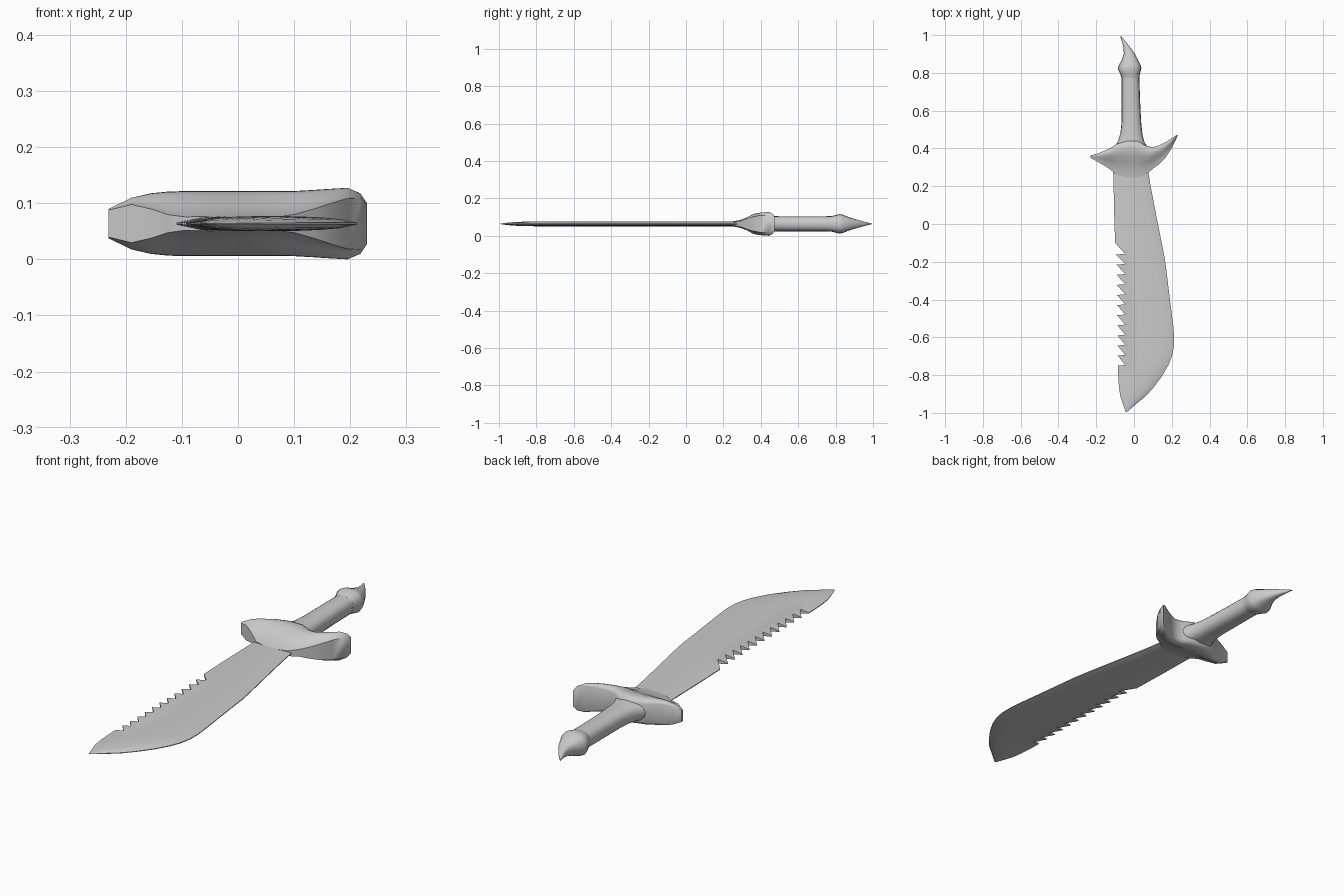
import bpy, bmesh, math

ZC = 0.0637  # mid-plane height of the whole sword


def loft(name, rings, angle=40):
    """Skin a list of equal-length closed rings and cap both ends."""
    bm = bmesh.new()
    rows = [[bm.verts.new(p) for p in ring] for ring in rings]
    n = len(rows[0])
    for a, b in zip(rows, rows[1:]):
        for i in range(n):
            j = (i + 1) % n
            bm.faces.new((a[i], a[j], b[j], b[i]))
    bm.faces.new(rows[0])
    bm.faces.new(rows[-1])
    bmesh.ops.remove_doubles(bm, verts=bm.verts, dist=1e-5)
    bmesh.ops.recalc_face_normals(bm, faces=bm.faces)
    mesh = bpy.data.meshes.new(name)
    bm.to_mesh(mesh)
    bm.free()
    obj = bpy.data.objects.new(name, mesh)
    bpy.context.collection.objects.link(obj)
    bpy.ops.object.select_all(action='DESELECT')
    obj.select_set(True)
    bpy.context.view_layer.objects.active = obj
    bpy.ops.object.shade_smooth_by_angle(angle=math.radians(angle))
    return obj


def sample(table, y):
    """Linear lookup in a table sorted by descending y."""
    for a, b in zip(table, table[1:]):
        if b[0] <= y <= a[0]:
            t = (a[0] - y) / (a[0] - b[0])
            return [p + (q - p) * t for p, q in zip(a[1:], b[1:])]
    return table[-1][1:]


# Blade: y, spine x, cutting edge x, half thickness
OUTLINE = [
    (0.34, -0.11, 0.075, 0.014), (0.27, -0.11, 0.077, 0.0135),
    (0.20, -0.108, 0.088, 0.0135), (0.05, -0.105, 0.117, 0.0135),
    (-0.10, -0.10, 0.147, 0.0135), (-0.20, -0.093, 0.166, 0.0135),
    (-0.40, -0.09, 0.19, 0.0135), (-0.57, -0.088, 0.212, 0.0135),
    (-0.65, -0.087, 0.212, 0.0135), (-0.72, -0.086, 0.197, 0.0135),
    (-0.80, -0.084, 0.152, 0.013), (-0.86, -0.080, 0.108, 0.012),
    (-0.91, -0.073, 0.064, 0.010), (-0.95, -0.060, 0.015, 0.007),
    (-0.995, -0.045, -0.037, 0.001)]


def blade_ring(y, left=None):
    xl, xr, h = sample(OUTLINE, y)
    w = xr - xl
    us = [0, 0.24, 0.38, 0.5, 0.64, 0.78, 0.9, 1]
    if left is not None:
        us[0] = max(0, (left - xl) / w)
    pts = [(xl + w * u, h * max(0.13, math.sqrt(max(0, 1 - (2 * u - 1) ** 2)))) for u in us]
    return ([(x, y, ZC + z) for x, z in pts] +
            [(x, y, ZC - z) for x, z in reversed(pts)])


# Saw teeth along the spine: sloped run into a notch, then a square step out
stations = [(row[0], None) for row in OUTLINE if row[0] >= -0.10 or row[0] < -0.75]
for k in range(12):
    y = -0.158 - 0.0535 * k
    stations += [(y, -0.047), (y - 0.004, None)]
stations.sort(key=lambda s: -s[0])
loft("blade", [blade_ring(y, left) for y, left in stations], 30)

# Guard: x, blade-side y, grip-side y, half height, blade-side half height
GUARD = [
    (-0.231, 0.350, 0.362, 0.026, 0.024), (-0.19, 0.328, 0.374, 0.046, 0.034),
    (-0.155, 0.308, 0.388, 0.054, 0.026), (-0.125, 0.288, 0.402, 0.057, 0.016),
    (-0.095, 0.262, 0.422, 0.058, 0.012), (-0.04, 0.245, 0.440, 0.058, 0.013),
    (0.02, 0.245, 0.440, 0.058, 0.013), (0.065, 0.262, 0.414, 0.058, 0.012),
    (0.10, 0.292, 0.406, 0.058, 0.016), (0.135, 0.318, 0.417, 0.060, 0.026),
    (0.165, 0.348, 0.432, 0.062, 0.036), (0.195, 0.393, 0.450, 0.0637, 0.045),
    (0.218, 0.438, 0.466, 0.054, 0.046), (0.230, 0.466, 0.474, 0.036, 0.034)]


def guard_ring(x, y0, y1, h, nose):
    profile = [(0, 0), (0.22, 0.16), (0.42, 0.48), (0.6, 0.83),
               (0.74, 0.98), (0.87, 1), (0.96, 0.88), (1, 0.62)]
    pts = [(y0 + (y1 - y0) * t, nose + (h - nose) * s) for t, s in profile]
    return ([(x, y, ZC + z) for y, z in pts] +
            [(x, y, ZC - z) for y, z in reversed(pts)])


loft("guard", [guard_ring(*g) for g in GUARD], 60)


# Grip and hooked pommel: y, left x, right x, half height
def oval_rings(table, n=16, power=0.8):
    rings = []
    for y, xl, xr, h in table:
        ring = []
        for i in range(n):
            a = 2 * math.pi * i / n
            c, s = math.cos(a), math.sin(a)
            ring.append(((xl + xr) / 2 + (xr - xl) / 2 * math.copysign(abs(c) ** power, c), y,
                         ZC + h * math.copysign(abs(s) ** power, s)))
        rings.append(ring)
    return rings


loft("grip", oval_rings([
    (0.38, -0.115, 0.080, 0.046), (0.415, -0.098, 0.066, 0.045),
    (0.44, -0.085, 0.053, 0.043), (0.48, -0.072, 0.044, 0.041),
    (0.54, -0.066, 0.038, 0.040), (0.66, -0.066, 0.032, 0.040),
    (0.785, -0.065, 0.028, 0.041)]), 60)

loft("pommel", oval_rings([
    (0.775, -0.066, 0.029, 0.041), (0.795, -0.074, 0.031, 0.046),
    (0.822, -0.086, 0.039, 0.052), (0.838, -0.081, 0.036, 0.049),
    (0.87, -0.064, 0.021, 0.036), (0.90, -0.054, 0.005, 0.027),
    (0.93, -0.055, -0.016, 0.018), (0.96, -0.062, -0.039, 0.010),
    (0.995, -0.073, -0.069, 0.001)]), 60)
